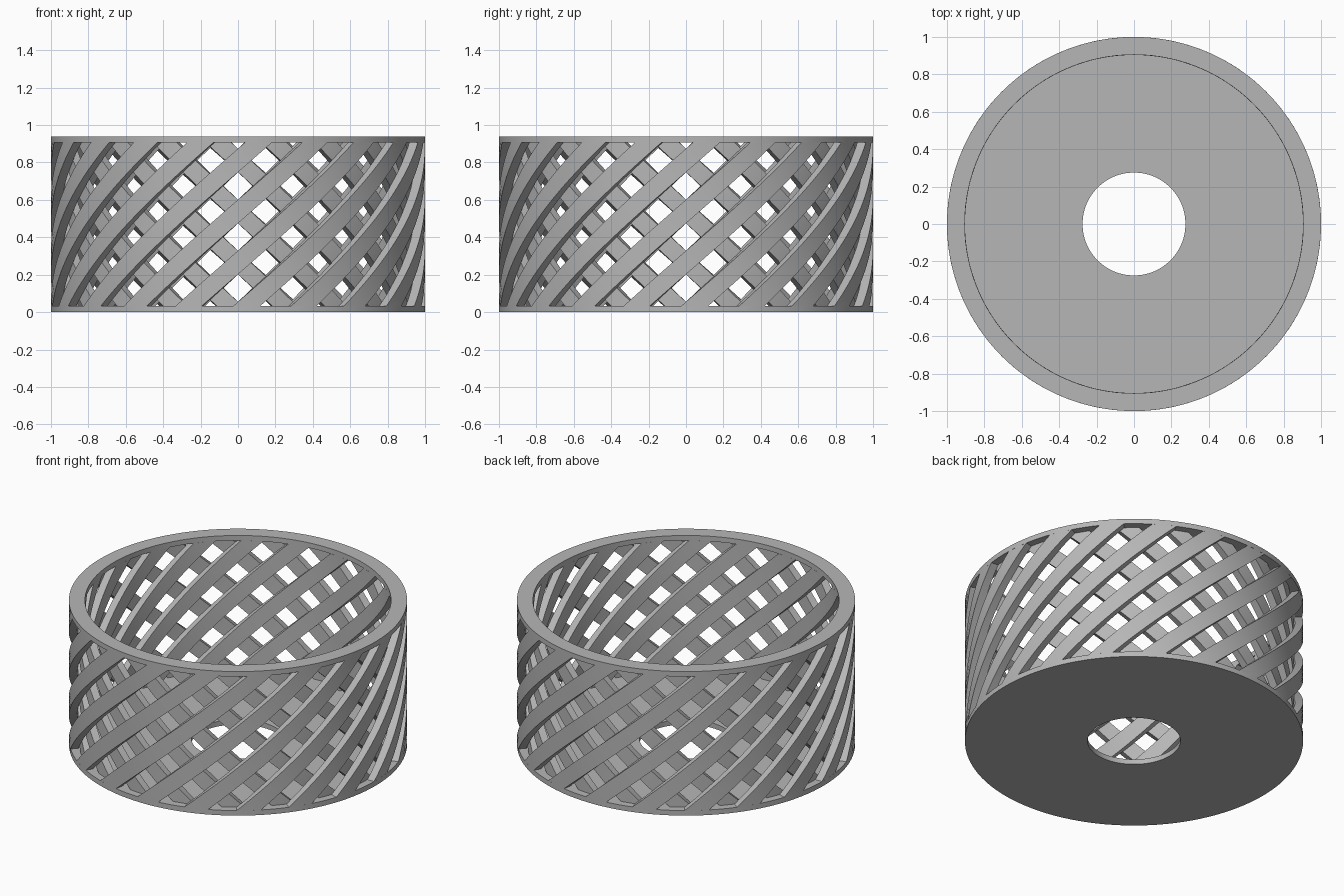
import bpy
import bmesh
from math import cos, sin, pi, radians

cube = bpy.data.objects.get("Cube")
if cube:
    bpy.data.objects.remove(cube, do_unlink=True)

HEIGHT, RIM = 0.94, 0.033
R_OUT, R_MID, R_IN, R_HOLE = 1.0, 0.952, 0.905, 0.275
BARS = 20
PITCH = 2 * pi / BARS
TWIST = PITCH / 0.273       # radians turned per unit of height
BAR_ANGLE = 0.145           # angular width of a bar
SEGMENTS = 120

grey = bpy.data.materials.new("plain grey")
grey.use_nodes = True
colour = (0.47, 0.47, 0.47, 1)
grey.diffuse_color = colour
grey.node_tree.nodes["Principled BSDF"].inputs["Base Color"].default_value = colour


def polar(radius, angle, z):
    return (radius * cos(angle), radius * sin(angle), z)


def finish(name, bm):
    bmesh.ops.recalc_face_normals(bm, faces=bm.faces)
    mesh = bpy.data.meshes.new(name)
    bm.to_mesh(mesh)
    bm.free()
    mesh.materials.append(grey)
    obj = bpy.data.objects.new(name, mesh)
    bpy.context.collection.objects.link(obj)
    bpy.ops.object.select_all(action='DESELECT')
    obj.select_set(True)
    bpy.context.view_layer.objects.active = obj
    bpy.ops.object.shade_smooth_by_angle(angle=radians(30))
    return obj


def flat_ring(name, inner, outer, bottom, top):
    """Rectangular profile turned about the z axis."""
    bm = bmesh.new()
    profile = [(inner, bottom), (outer, bottom), (outer, top), (inner, top)]
    loops = [[bm.verts.new(polar(r, 2 * pi * i / SEGMENTS, z)) for r, z in profile]
             for i in range(SEGMENTS)]
    for i, a in enumerate(loops):
        b = loops[(i + 1) % SEGMENTS]
        for j in range(4):
            k = (j + 1) % 4
            bm.faces.new((a[j], b[j], b[k], a[k]))
    return finish(name, bm)


def lattice(name, inner, outer, direction, steps=28, across=2):
    """Layer of bars winding up between the base and the rim."""
    bm = bmesh.new()
    offsets = [BAR_ANGLE * (i / across - 0.5) for i in range(across + 1)]
    section = [(outer, a) for a in offsets] + [(inner, a) for a in reversed(offsets)]
    count = len(section)
    for bar in range(BARS):
        loops = []
        for s in range(steps + 1):
            z = RIM + (HEIGHT - 2 * RIM) * s / steps
            centre = -pi / 2 + bar * PITCH + direction * TWIST * (z + 0.008)
            loops.append([bm.verts.new(polar(r, centre + a, z)) for r, a in section])
        for a, b in zip(loops, loops[1:]):
            for j in range(count):
                k = (j + 1) % count
                bm.faces.new((a[j], a[k], b[k], b[j]))
        bm.faces.new(loops[0])
        bm.faces.new(loops[-1])
    return finish(name, bm)


# Base plate with its round hole, and the top rim
flat_ring("base_plate", R_HOLE, R_OUT, 0, RIM)
flat_ring("top_rim", R_IN, R_OUT, HEIGHT - RIM, HEIGHT)

# Two layers of bars crossing in opposite directions
lattice("outer_lattice", R_MID, R_OUT, 1)
lattice("inner_lattice", R_IN, R_MID, -1)
